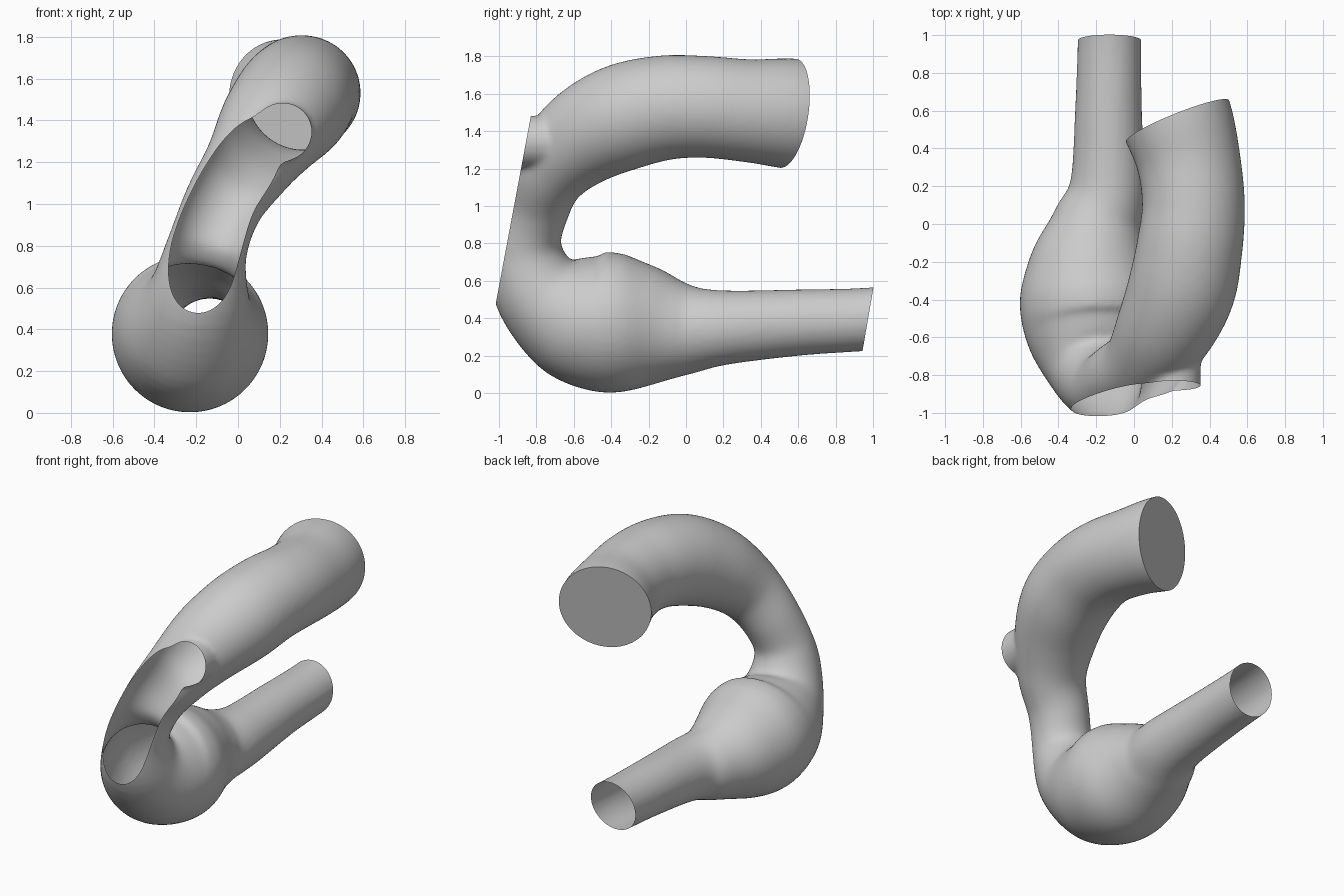
import bpy, bmesh, math
from mathutils import Vector

if "Cube" in bpy.data.objects:
    bpy.data.objects.remove(bpy.data.objects["Cube"])

# Centreline stations: x, y, z, radius
path = [Vector(p) for p in (
    (-.13, 1.25, .43, .165), (-.13, .97, .395, .168), (-.135, .6, .377, .177),
    (-.14, .2, .35, .2), (-.19, 0, .34, .245), (-.225, -.2, .355, .325),
    (-.23, -.4, .375, .375), (-.22, -.6, .42, .345), (-.19, -.79, .56, .25),
    (-.15, -.86, .78, .195), (-.07, -.81, 1.0, .19), (.05, -.73, 1.19, .215),
    (.16, -.56, 1.36, .26), (.25, -.35, 1.47, .285), (.295, -.12, 1.525, .28),
    (.315, .1, 1.53, .272), (.29, .33, 1.51, .275), (.23, .545, 1.495, .295),
    (.13, .8, 1.47, .30))]


def spline(pts, steps):
    """Catmull-Rom samples through the stations."""
    out = []
    for i in range(len(pts) - 1):
        a, b, c, d = (pts[min(max(i + k, 0), len(pts) - 1)] for k in (-1, 0, 1, 2))
        for s in range(steps):
            t = s / steps
            out.append(.5 * (2 * b + (c - a) * t + (2 * a - 5 * b + 4 * c - d) * t**2
                             + (3 * b - a - 3 * c + d) * t**3))
    return out + [pts[-1]]


def sweep(bm, samples, sides=48):
    """Closed round tube along the samples."""
    rings, side = [], Vector((1, 0, 0))
    for i, s in enumerate(samples):
        t = (samples[min(i + 1, len(samples) - 1)] - samples[max(i - 1, 0)]).to_3d().normalized()
        side = (side - t * side.dot(t)).normalized()
        up = t.cross(side)
        rings.append([bm.verts.new(s.to_3d() + s.w * (side * math.cos(a) + up * math.sin(a)))
                      for a in (2 * math.pi * k / sides for k in range(sides))])
    for r, q in zip(rings, rings[1:]):
        for k in range(sides):
            n = (k + 1) % sides
            bm.faces.new((r[k], r[n], q[n], q[k]))
    bm.faces.new(rings[0][::-1])
    bm.faces.new(rings[-1])


# Main vessel and the small side branch, fused into one skin
bm = bmesh.new()
sweep(bm, spline(path, 6))
sweep(bm, spline([Vector(p) for p in ((.22, -.45, 1.35, .10), (.22, -.65, 1.345, .13),
                                      (.215, -.85, 1.345, .138), (.21, -1.15, 1.34, .135))], 4))
mesh = bpy.data.meshes.new("curved_vessel")
bm.to_mesh(mesh)
bm.free()
vessel = bpy.data.objects.new("curved_vessel", mesh)
bpy.context.collection.objects.link(vessel)
remesh = vessel.modifiers.new("fuse", 'REMESH')
remesh.mode = 'VOXEL'
remesh.voxel_size = .016
soften = vessel.modifiers.new("soften", 'SMOOTH')
soften.factor = .5
soften.iterations = 8

bm = bmesh.new()
bm.from_object(vessel, bpy.context.evaluated_depsgraph_get())
vessel.modifiers.clear()


def trim(point, normal, keep):
    """Cut off everything beyond the plane, within the chosen region."""
    faces = [f for f in bm.faces if keep(f.calc_center_median())]
    geom = faces + list({e for f in faces for e in f.edges}) + list({v for f in faces for v in f.verts})
    cut = bmesh.ops.bisect_plane(bm, geom=geom, plane_co=point, plane_no=normal, clear_outer=True)
    return [g for g in cut['geom_cut'] if isinstance(g, bmesh.types.BMEdge)]


# Slanted front mouth, open lower end, capped upper end
trim((0, -1, .57), (0, -.983, .184), lambda c: c.y < -.5)
trim((-.13, .973, .395), (0, .985, -.17), lambda c: c.y > .5 and c.z < .9)
rim = trim((.23, .545, 1.495), (-.37, .92, -.14), lambda c: c.y > .2 and c.z > .9)
bmesh.ops.contextual_create(bm, geom=rim)
bmesh.ops.recalc_face_normals(bm, faces=bm.faces[:])
bm.to_mesh(mesh)
bm.free()

bpy.context.view_layer.objects.active = vessel
vessel.select_set(True)
bpy.ops.object.shade_smooth_by_angle(angle=math.radians(40))
